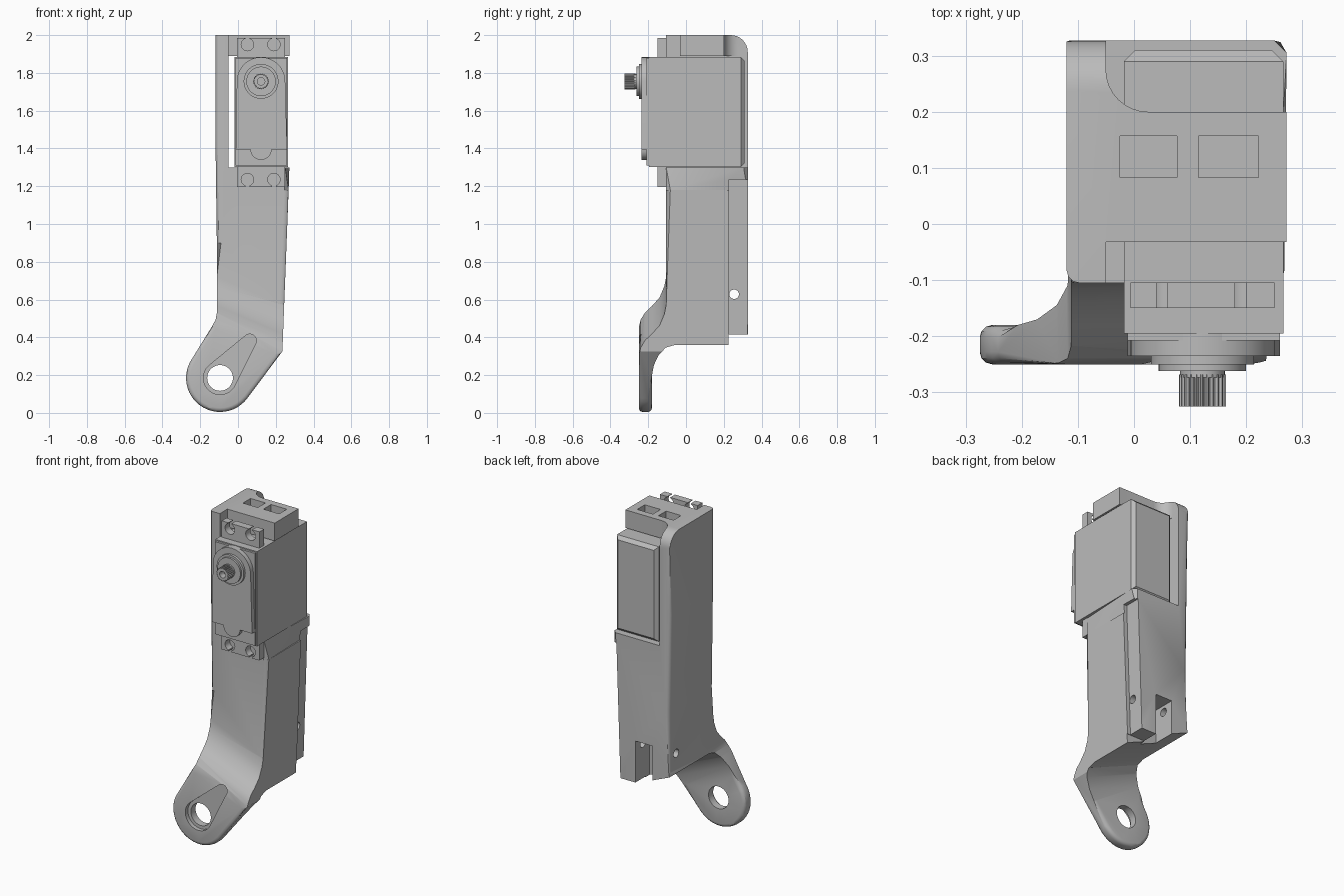
import bpy, bmesh
from math import sin, cos, pi, radians, atan2, acos, hypot
from mathutils import Vector

if "Cube" in bpy.data.objects:
    bpy.data.objects.remove(bpy.data.objects["Cube"])

grey = bpy.data.materials.new("plain grey")
grey.use_nodes = True
grey.diffuse_color = (0.5, 0.5, 0.5, 1)
grey.node_tree.nodes["Principled BSDF"].inputs["Base Color"].default_value = (0.5, 0.5, 0.5, 1)
parts = []


def place(axis, a, b, t):
    return {"x": (t, a, b), "y": (a, t, b), "z": (a, b, t)}[axis]


def solid(name, lower, upper):
    """Closed solid between two matching rings of points."""
    bm = bmesh.new()
    r0 = [bm.verts.new(p) for p in lower]
    r1 = [bm.verts.new(p) for p in upper]
    bm.faces.new(r0)
    bm.faces.new(r1)
    for i in range(len(r0)):
        j = (i + 1) % len(r0)
        bm.faces.new((r0[i], r0[j], r1[j], r1[i]))
    bmesh.ops.recalc_face_normals(bm, faces=bm.faces)
    me = bpy.data.meshes.new(name)
    bm.to_mesh(me)
    bm.free()
    me.materials.append(grey)
    ob = bpy.data.objects.new(name, me)
    bpy.context.collection.objects.link(ob)
    return ob


def prism(name, pts, axis, lo, hi):
    return solid(name, [place(axis, a, b, lo) for a, b in pts],
                 [place(axis, a, b, hi) for a, b in pts])


def box(name, x0, x1, y0, y1, z0, z1):
    return prism(name, [(x0, y0), (x1, y0), (x1, y1), (x0, y1)], "z", z0, z1)


def arc(cx, cy, r, start, end, n=10):
    return [(cx + r * cos(radians(start + (end - start) * i / n)),
             cy + r * sin(radians(start + (end - start) * i / n))) for i in range(n + 1)]


def disc(name, cx, cy, r, axis, lo, hi, n=40):
    return prism(name, arc(cx, cy, r, 0, 360, n)[:-1], axis, lo, hi)


def combine(ob, tool, operation="DIFFERENCE"):
    mod = ob.modifiers.new("combine", "BOOLEAN")
    mod.operation, mod.solver, mod.object = operation, "EXACT", tool
    deps = bpy.context.evaluated_depsgraph_get()
    deps.update()
    me = bpy.data.meshes.new_from_object(ob.evaluated_get(deps))
    ob.modifiers.clear()
    ob.data = me
    bpy.data.objects.remove(tool)


def bevel_edges(ob, rule, width, segments=3):
    bm = bmesh.new()
    bm.from_mesh(ob.data)
    bm.normal_update()
    edges = [e for e in bm.edges if len(e.link_faces) == 2 and rule(e)]
    bmesh.ops.bevel(bm, geom=edges, offset=width, offset_type="OFFSET", segments=segments,
                    profile=0.5, affect="EDGES", clamp_overlap=False)
    bm.to_mesh(ob.data)
    bm.free()


# Bracket: front outline crossed with a side profile that slants at the elbow
EYE = (-0.095, 0.185)
outline = [(-0.12, 2.1), (-0.12, 1.5), (-0.112, 0.9), (-0.112, 0.53), (-0.118, 0.495),
           (-0.135, 0.462)] + arc(*EYE, 0.18, 145, 323, 24) + [
           (0.235, 0.326), (0.268, 1.18), (0.272, 1.3), (0.272, 2.1)]
bracket = prism("bracket", outline, "y", -0.6, 0.6)

front_curve = [(-0.105, 0.575), (-0.115, 0.525), (-0.14, 0.465), (-0.18, 0.42),
               (-0.217, 0.385), (-0.24, 0.345), (-0.25, 0.295)]
under_curve = [(-0.18, 0.16), (-0.17, 0.23), (-0.145, 0.3), (-0.11, 0.345),
               (-0.06, 0.36), (0.327, 0.36)]


def side_ring(x):
    lift = 0.42 * (0.235 - x)
    pts = [(-0.105, 2)] + [(y, z + lift) for y, z in front_curve]
    pts += [(-0.25, -0.2), (-0.18, -0.2)] + [(y, z + lift) for y, z in under_curve]
    pts += arc(0.237, 1.91, 0.09, 0, 90, 8)
    return [(x, y, z) for y, z in pts]


combine(bracket, solid("side_profile", side_ring(-0.4), side_ring(0.4)), "INTERSECT")


def rounded_edge(e):
    a, b = (v.co for v in e.verts)
    n = [abs(f.normal.y) for f in e.link_faces]
    rim = max(n) > 0.99 and min(n) < 0.05 and max(a.z, b.z) < 0.5 and max(a.y, b.y) < -0.17
    length = (a - b).length
    upright = length > 0.2 and abs(a.z - b.z) > 0.95 * length and e.calc_face_angle(0) > 1
    return rim or upright


bevel_edges(bracket, rounded_edge, 0.022)

# Motor bay, open on both ends, and the trimmed cap above it
combine(bracket, box("bay", -0.05, 0.6, -0.6, 0.6, 1.3, 1.89))
combine(bracket, box("cap_front_trim", -0.05, 0.6, -0.6, -0.032, 1.85, 2.2))
back_trim = [(0.6, 0.2), (0.6, 0.6), (-0.05, 0.6)] + arc(0.025, 0.275, 0.075, 180, 270, 8)
combine(bracket, prism("cap_back_trim", back_trim, "z", 1.85, 2.2))
for x0, x1 in ((-0.025, 0.077), (0.115, 0.222)):
    combine(bracket, box("cap_pocket", x0, x1, 0.083, 0.157, 1.92, 2.2))

# Side channel, cable notch and cross hole near the lower back
channel = [(0.244, 1.235), (0.21, 0.2), (0.6, 0.2), (0.6, 1.235)]
combine(bracket, prism("side_channel", channel, "y", 0.228, 0.6))
combine(bracket, box("lower_trim", -0.5, 0.6, 0.224, 0.6, 0.1, 0.415))
combine(bracket, box("cable_notch", 0.0, 0.115, 0.19, 0.6, 0.1, 0.67))
combine(bracket, disc("cross_hole", 0.255, 0.628, 0.025, "x", -0.6, 0.6, 24))

# Pivot eye with the tapered horn recess
tip = (0.062, 0.382)
dx, dz = tip[0] - EYE[0], tip[1] - EYE[1]
heading = atan2(dz, dx) * 180 / pi
spread = acos((0.088 - 0.035) / hypot(dx, dz)) * 180 / pi
horn = arc(*EYE, 0.088, heading + spread, heading + 360 - spread, 28)
horn += arc(*tip, 0.035, heading - spread, heading + spread, 12)
combine(bracket, prism("horn_recess", horn, "y", -0.5, -0.225))
combine(bracket, disc("pivot_hole", *EYE, 0.068, "y", -0.5, 0.0))
parts.append(bracket)

# Motor case with chamfered back rim
case = box("motor_case", -0.018, 0.266, -0.195, 0.31, 1.303, 1.885)
bevel_edges(case, lambda e: all(v.co.y > 0.3 for v in e.verts), 0.02, 1)
parts.append(case)

# Gear cover: round-topped plate with a tongue at its lower edge
SHAFT = (0.122, 1.755)
cover = arc(*SHAFT, 0.128, 0, 180, 24) + [(-0.012, 1.395)]
cover += arc(0.122, 1.395, 0.056, 180, 360, 14) + [(0.26, 1.395)]
parts.append(prism("gear_cover", cover, "y", -0.235, -0.19))
parts.append(box("cover_base", -0.012, 0.26, -0.208, -0.19, 1.31, 1.878))

# Output shaft: collar, ring and splined tip
collar = disc("shaft_collar", *SHAFT, 0.092, "y", -0.25, -0.23, 48)
parts.append(collar)
parts.append(disc("shaft_ring", *SHAFT, 0.078, "y", -0.262, -0.24, 48))
parts.append(disc("shaft_neck", *SHAFT, 0.04, "y", -0.274, -0.25, 32))
teeth = 24
gear = []
for i in range(teeth * 4):
    r = 0.042 if i % 4 < 2 else 0.036
    t = 2 * pi * i / (teeth * 4)
    gear.append((SHAFT[0] + r * cos(t), SHAFT[1] + r * sin(t)))
spline = prism("shaft_spline", gear, "y", -0.325, -0.268)
combine(spline, disc("screw_hole", *SHAFT, 0.02, "y", -0.5, -0.285, 20))
parts.append(spline)

# Mounting ears with open keyhole slots
for name, z0, z1, hole, s0, s1 in (("upper_ear", 1.88, 1.985, 1.95, 1.95, 2.2),
                                   ("lower_ear", 1.195, 1.31, 1.235, 1.0, 1.235)):
    ear = box(name, -0.006, 0.25, -0.15, -0.104, z0, z1)
    for x in (0.05, 0.19):
        combine(ear, disc("ear_hole", x, hole, 0.033, "y", -0.5, 0.5, 24))
        combine(ear, box("ear_slot", x - 0.01, x + 0.01, -0.5, 0.5, s0, s1))
    parts.append(ear)

# Smooth shading that keeps hard edges
bpy.ops.object.select_all(action="DESELECT")
for ob in parts:
    ob.select_set(True)
bpy.context.view_layer.objects.active = bracket
bpy.ops.object.shade_smooth_by_angle(angle=radians(30))
